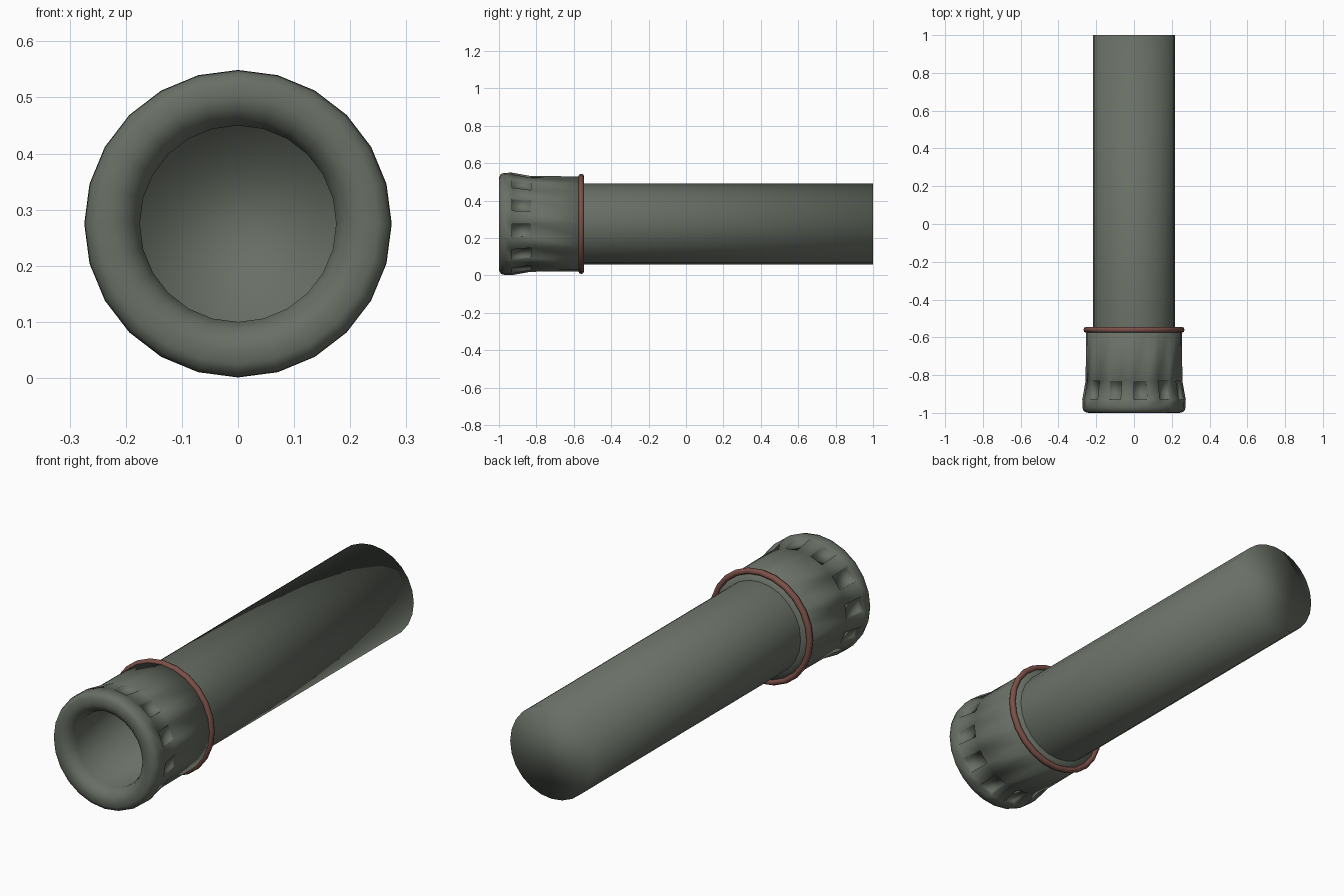
import bpy, bmesh, math
from mathutils import Vector

if "Cube" in bpy.data.objects:
    bpy.data.objects.remove(bpy.data.objects["Cube"])

N = 24
ZC = 0.275


def material(name, col):
    m = bpy.data.materials.new(name)
    m.diffuse_color = (*col, 1)
    m.use_nodes = True
    m.node_tree.nodes["Principled BSDF"].inputs["Base Color"].default_value = m.diffuse_color
    return m


green = material("grey_green", (0.14, 0.16, 0.13))
red = material("dull_red", (0.2, 0.08, 0.065))


def lathe(profile, closed=False):
    """Revolve (y, radius) points about the tube axis."""
    bm = bmesh.new()
    rings = []
    for y, r in profile:
        rings.append([bm.verts.new((r * math.sin(2 * math.pi * i / N), y,
                                    ZC + r * math.cos(2 * math.pi * i / N))) for i in range(N)])
    bands = []
    count = len(rings) if closed else len(rings) - 1
    for k in range(count):
        a, b = rings[k], rings[(k + 1) % len(rings)]
        bands.append([bm.faces.new((a[i], a[(i + 1) % N], b[(i + 1) % N], b[i])) for i in range(N)])
    return bm, rings, bands


def finish(bm, name, mat):
    bmesh.ops.recalc_face_normals(bm, faces=bm.faces[:])
    for f in bm.faces:
        f.smooth = True
    me = bpy.data.meshes.new(name)
    bm.to_mesh(me)
    bm.free()
    me.materials.append(mat)
    ob = bpy.data.objects.new(name, me)
    bpy.context.collection.objects.link(ob)


# Barrel with flat smooth-shaded rear cap
bm, rings, _ = lathe([(-0.55, 0.216), (1.0, 0.216)])
bm.faces.new(rings[-1])
finish(bm, "barrel", green)

# Flared muzzle with blind bore and rounded lip
bm, rings, bands = lathe([
    (-0.60, 0.175), (-0.95, 0.175), (-0.98, 0.188), (-0.996, 0.208), (-1.0, 0.225),
    (-0.999, 0.25), (-0.99, 0.267), (-0.97, 0.273), (-0.93, 0.274),
    (-0.83, 0.256), (-0.56, 0.254), (-0.545, 0.216)])
bm.faces.new(rings[0])

# Twelve grip pockets, deep at the front and fading to the rear
pockets = bands[8][::2]
res = bmesh.ops.inset_individual(bm, faces=pockets, thickness=0.004)
for f in pockets:
    for v in f.verts:
        radial = Vector((v.co.x, 0, v.co.z - ZC)).normalized()
        v.co -= radial * (0.02 if v.co.y < -0.88 else 0.007)
finish(bm, "muzzle", green)

# Coloured collar ring
ring = [(-0.56 + 0.015 * math.cos(k * math.pi / 4), 0.254 + 0.014 * math.sin(k * math.pi / 4))
        for k in range(8)]
bm, _, _ = lathe(ring, closed=True)
finish(bm, "collar_ring", red)
